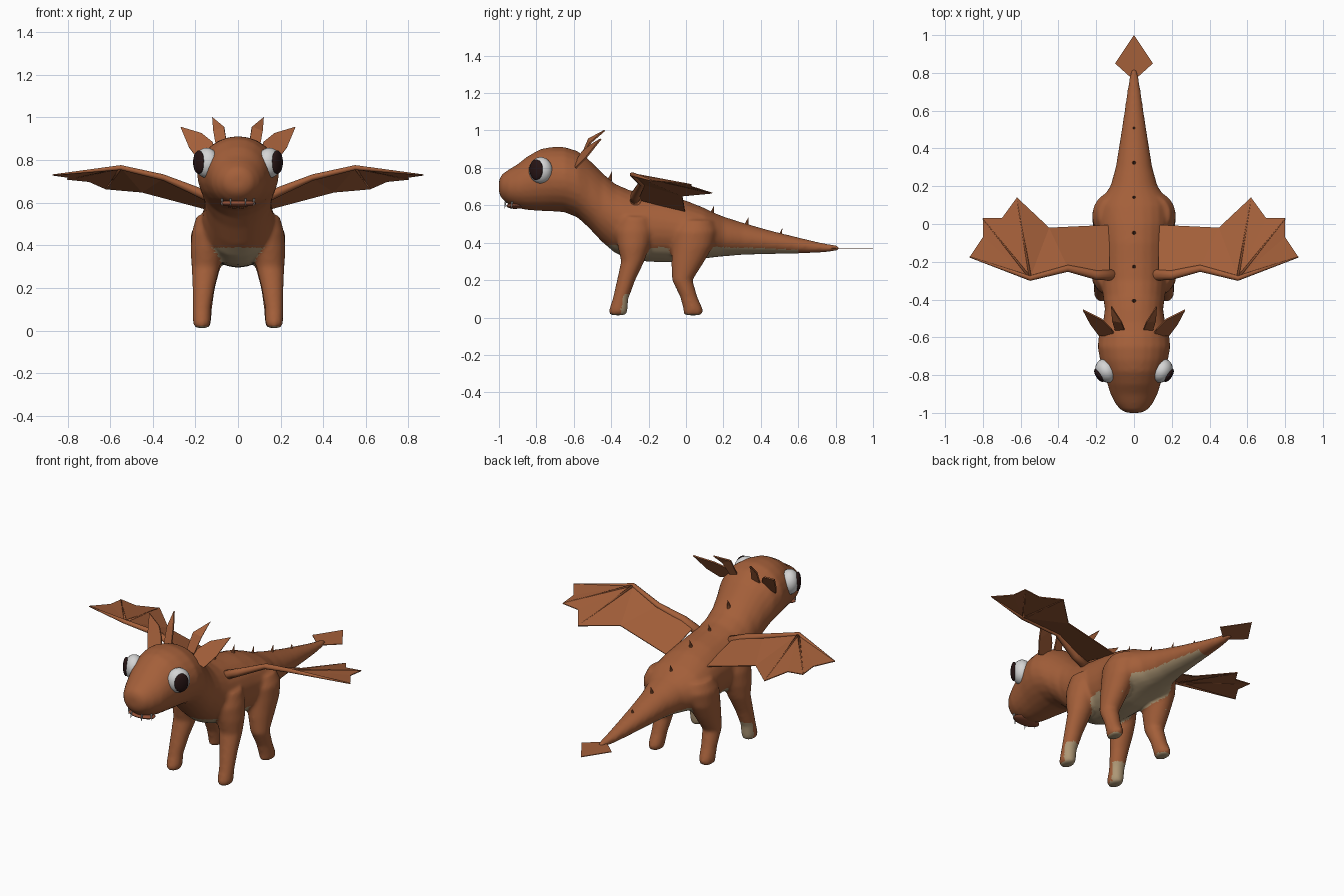
import bpy, bmesh, math
from mathutils import Vector

if "Cube" in bpy.data.objects:
    bpy.data.objects.remove(bpy.data.objects["Cube"])

def material(name, rgb):
    m = bpy.data.materials.new(name)
    m.diffuse_color = (*rgb, 1)
    m.use_nodes = True
    m.node_tree.nodes["Principled BSDF"].inputs["Base Color"].default_value = m.diffuse_color
    return m

RUST = material("rust_skin", (0.37, 0.115, 0.042))
BEIGE = material("beige_belly", (0.42, 0.31, 0.18))
WHITE = material("eye_white", (0.66, 0.66, 0.66))
DARK = material("dark_pupil", (0.02, 0.007, 0.007))
LIP = material("lip_brown", (0.27, 0.075, 0.035))

def finish(name, bm, mat, smooth=True):
    bmesh.ops.recalc_face_normals(bm, faces=bm.faces)
    me = bpy.data.meshes.new(name)
    bm.to_mesh(me)
    bm.free()
    me.materials.append(mat)
    for p in me.polygons:
        p.use_smooth = smooth
    ob = bpy.data.objects.new(name, me)
    bpy.context.collection.objects.link(ob)
    return ob

def add_loft(bm, rings, axis, sides=24):
    """rings: (x, y, z, r1, r2); each ring is an ellipse perpendicular to axis."""
    a, b = {'x': (1, 2), 'y': (0, 2), 'z': (0, 1)}[axis]
    loops = []
    for x, y, z, r1, r2 in rings:
        loop = []
        for i in range(sides):
            t = 2 * math.pi * i / sides
            p = Vector((x, y, z))
            p[a] += r1 * math.cos(t)
            p[b] += r2 * math.sin(t)
            loop.append(bm.verts.new(p))
        loops.append(loop)
    for l0, l1 in zip(loops, loops[1:]):
        for i in range(sides):
            j = (i + 1) % sides
            bm.faces.new((l0[i], l0[j], l1[j], l1[i]))
    bm.faces.new(loops[0])
    bm.faces.new(loops[-1])

def flip(points, s):
    return [(p[0] * s, *p[1:]) for p in points]

def ball(name, loc, scale, mat, turn=0):
    bm = bmesh.new()
    bmesh.ops.create_uvsphere(bm, u_segments=24, v_segments=14, radius=1)
    ob = finish(name, bm, mat)
    ob.location, ob.scale, ob.rotation_euler = loc, scale, (0, 0, turn)
    return ob

def plate(name, points, faces, thickness=0.005):
    bm = bmesh.new()
    vs = [bm.verts.new(p) for p in points]
    for f in faces:
        bm.faces.new([vs[i] for i in f])
    ob = finish(name, bm, RUST, False)
    mod = ob.modifiers.new("thickness", 'SOLIDIFY')
    mod.thickness, mod.offset = thickness, 0
    return ob

def cone(name, base, tip, radius, mat, sides=8):
    base, tip = Vector(base), Vector(tip)
    d = tip - base
    bm = bmesh.new()
    bmesh.ops.create_cone(bm, cap_ends=True, segments=sides, radius1=radius, radius2=0, depth=d.length)
    ob = finish(name, bm, mat, False)
    ob.location = (base + tip) / 2
    ob.rotation_euler = d.to_track_quat('Z', 'Y').to_euler()

# body, head, neck and tail: (y, top, bottom, half width)
PROFILE = [(-1.0, .735, .665, .035), (-.985, .765, .635, .07), (-.95, .79, .605, .10),
           (-.90, .82, .585, .125), (-.85, .86, .575, .14), (-.78, .90, .57, .16),
           (-.72, .912, .568, .18), (-.65, .912, .563, .193), (-.58, .89, .535, .185),
           (-.52, .845, .48, .165), (-.45, .775, .405, .155), (-.38, .715, .345, .165),
           (-.30, .68, .31, .175), (-.20, .662, .298, .18), (-.10, .65, .295, .18),
           (0, .625, .297, .185), (.10, .585, .315, .185), (.15, .56, .322, .16),
           (.20, .54, .327, .125), (.30, .508, .335, .097), (.45, .465, .34, .073),
           (.60, .428, .342, .05), (.72, .40, .347, .033), (.80, .387, .355, .02),
           (.82, .38, .36, .012)]
FRONT_LEG = [(.11, -.27, .54, .085, .09), (.125, -.275, .46, .092, .105), (.145, -.28, .38, .078, .085),
             (.152, -.285, .30, .066, .062), (.162, -.32, .20, .052, .049), (.17, -.35, .10, .042, .042),
             (.17, -.362, .04, .042, .05), (.17, -.365, .012, .034, .044)]
HIND_LEG = [(.10, .05, .52, .09, .10), (.115, .045, .46, .105, .125), (.14, .035, .38, .082, .11),
            (.15, .01, .30, .068, .088), (.16, -.02, .20, .052, .055), (.165, .015, .11, .044, .046),
            (.168, .038, .045, .042, .052), (.17, .038, .012, .036, .05)]

bm = bmesh.new()
add_loft(bm, [(0, y, (t + b) / 2, w, (t - b) / 2) for y, t, b, w in PROFILE], 'y')
for s in (-1, 1):
    add_loft(bm, flip(FRONT_LEG, s), 'z')
    add_loft(bm, flip(HIND_LEG, s), 'z')
body = finish("body", bm, RUST)
body.data.materials.append(BEIGE)

# fuse legs and trunk into one skin
bpy.context.view_layer.objects.active = body
body.select_set(True)
mod = body.modifiers.new("fuse", 'REMESH')
mod.mode, mod.voxel_size, mod.use_smooth_shade = 'VOXEL', 0.011, True
bpy.ops.object.modifier_apply(modifier="fuse")
mod = body.modifiers.new("soften", 'SMOOTH')
mod.factor, mod.iterations = 0.5, 6
bpy.ops.object.modifier_apply(modifier="soften")

# beige belly, soles and backs of the front feet
for p in body.data.polygons:
    p.use_smooth = True
    c, n = p.center, p.normal
    belly = n.z < -.6 and c.z < .39 and -.46 < c.y < .6
    heel = c.z < .13 and c.y < -.2 and n.y > .25
    p.material_index = 1 if belly or heel or c.z < .02 else 0

# mouth
ball("lower_lip", (0, -.915, .597), (.085, .045, .016), LIP)

# spine spikes
for y, z in ((-.40, .785), (-.22, .705), (-.04, .68), (.145, .60), (.33, .54), (.51, .478)):
    cone("spine_spike", (0, y - .012, z - .065), (0, y + .005, z), .015, RUST)

# tail fin
plate("tail_fin", [(0, .76, .37), (.10, .85, .37), (0, 1.0, .37), (-.10, .85, .37)], [(0, 1, 2, 3)], .004)

WRIST = (.55, -.285, .765)
MEMBRANE = [WRIST, (.35, -.235, .715), (.13, -.27, .635), (.13, -.005, .565), (.45, -.02, .65),
            (.62, .14, .665), (.70, .03, .70), (.80, .03, .71), (.80, -.07, .72), (.87, -.175, .73)]
BIG_EAR = [(.10, -.59, .83), (.12, -.555, .885), (.17, -.505, .925), (.27, -.455, .955),
           (.23, -.53, .86), (.185, -.59, .80)]
SMALL_EAR = [(.05, -.56, .86), (.065, -.52, .955), (.12, -.435, 1.0), (.115, -.51, .935), (.10, -.56, .85)]
ARM = [(.10, -.27, .61, .03, .03), (.20, -.27, .655, .026, .024), (.35, -.235, .718, .018, .016),
       (.55, -.287, .765, .014, .012), (.87, -.175, .73, .003, .003)]
FINGERS = [[(*WRIST, .008, .008), (.62, .135, .666, .003, .003)],
           [(*WRIST, .010, .008), (.80, .028, .711, .003, .003)]]

for s, side in ((-1, "left"), (1, "right")):
    # wings
    plate(side + "_wing_membrane", flip(MEMBRANE, s),
          [(0, 1, 4), (1, 2, 3, 4), (0, 4, 5), (0, 5, 6), (0, 6, 7), (0, 7, 8), (0, 8, 9)])
    bm = bmesh.new()
    add_loft(bm, flip(ARM, s), 'x', 10)
    for f in FINGERS:
        add_loft(bm, flip(f, s), 'y', 6)
    finish(side + "_wing_bones", bm, RUST)
    # ears
    plate(side + "_big_ear", flip(BIG_EAR, s), [(0, 1, 2, 4, 5), (2, 3, 4)], .008)
    plate(side + "_small_ear", flip(SMALL_EAR, s), [(0, 1, 3, 4), (1, 2, 3)], .008)
    # eyes
    turn = s * math.radians(-33)
    ball(side + "_eye", (s * .147, -.777, .787), (.055, .066, .071), WHITE, turn)
    ball(side + "_pupil", (s * .184, -.801, .79), (.018, .041, .055), DARK, turn)
    # teeth
    for x, y in ((.035, -.965), (.075, -.93)):
        cone(side + "_tooth", (s * x, y, .62), (s * x, y - .005, .578), .006, WHITE, 6)
